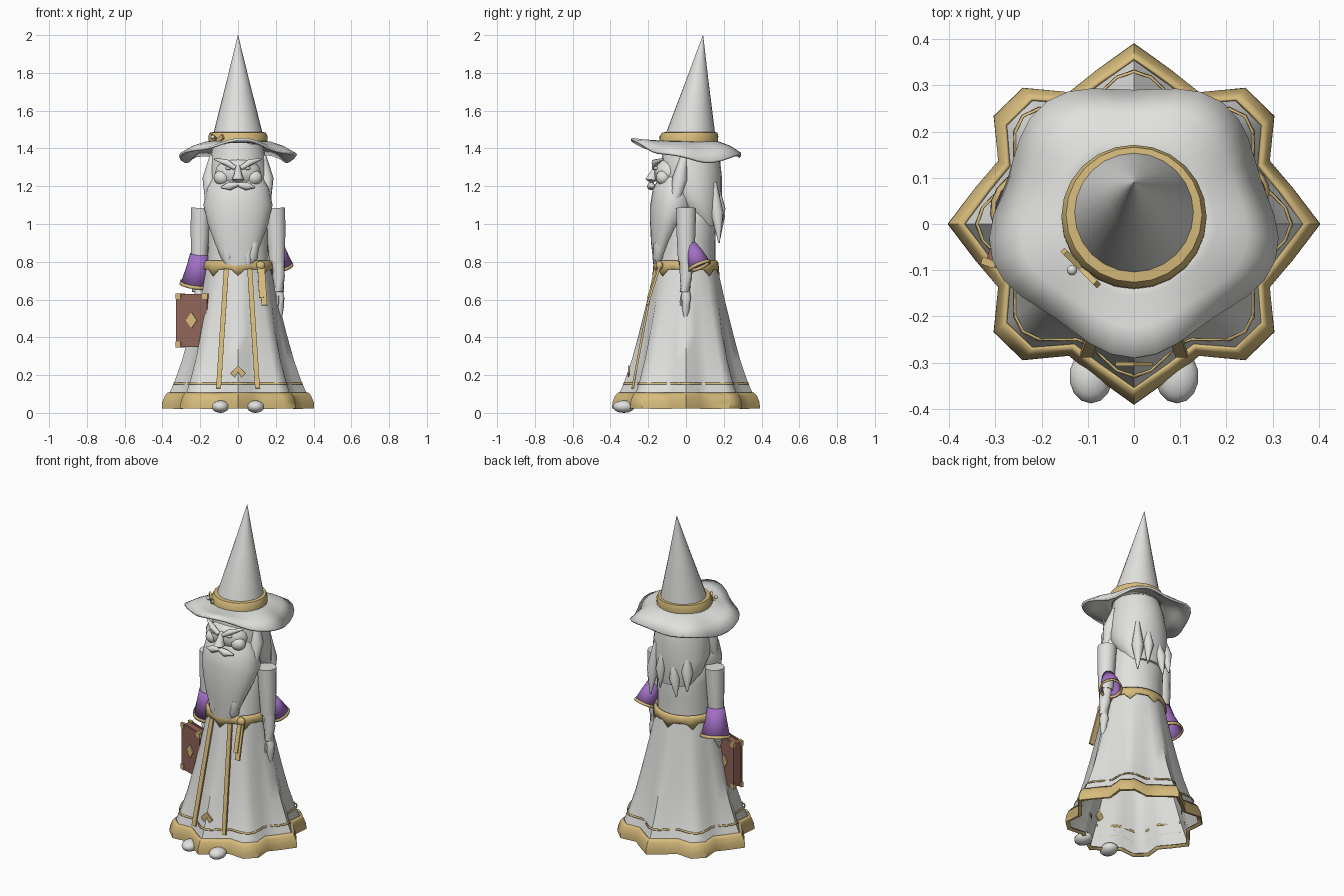
import bpy, bmesh
from math import sin, cos, pi, radians
from mathutils import Vector, Matrix

old = bpy.data.objects.get("Cube")
if old:
    bpy.data.objects.remove(old, do_unlink=True)


def material(name, r, g, b):
    m = bpy.data.materials.new(name)
    m.use_nodes = True
    m.diffuse_color = (r, g, b, 1)
    m.node_tree.nodes["Principled BSDF"].inputs["Base Color"].default_value = (r, g, b, 1)
    return m


GREY = material("pale_grey", 0.75, 0.75, 0.73)
GOLD = material("gold", 0.68, 0.50, 0.20)
PURPLE = material("purple", 0.36, 0.16, 0.56)
BROWN = material("book_brown", 0.29, 0.13, 0.10)


def finish(name, bm, mat, angle=50, thick=0):
    bmesh.ops.recalc_face_normals(bm, faces=bm.faces)
    me = bpy.data.meshes.new(name)
    bm.to_mesh(me)
    bm.free()
    me.materials.append(mat)
    ob = bpy.data.objects.new(name, me)
    bpy.context.collection.objects.link(ob)
    me.polygons.foreach_set("use_smooth", [True] * len(me.polygons))
    me.set_sharp_from_angle(angle=radians(angle))
    if thick:
        mod = ob.modifiers.new("thickness", "SOLIDIFY")
        mod.thickness = thick
        mod.offset = 0
    return ob


def skin(name, rings, mat, caps=True, angle=50, thick=0):
    """Bridge a list of equal closed rings of points."""
    bm = bmesh.new()
    rows = [[bm.verts.new(p) for p in ring] for ring in rings]
    n = len(rows[0])
    for a, b in zip(rows, rows[1:]):
        for i in range(n):
            bm.faces.new((a[i], a[(i + 1) % n], b[(i + 1) % n], b[i]))
    if caps:
        bm.faces.new(rows[0])
        bm.faces.new(rows[-1])
    return finish(name, bm, mat, angle, thick)


def loft(name, sections, mat, n=24, **kw):
    """Horizontal ellipses given as (z, rx, ry, cy)."""
    rings = [[(rx * cos(2 * pi * i / n), cy + ry * sin(2 * pi * i / n), z) for i in range(n)]
             for z, rx, ry, cy in sections]
    return skin(name, rings, mat, **kw)


def folded(name, sections, mat, n=28, **kw):
    """Eight-fold pleated rings given as (z, radius, fold depth)."""
    def ring(z, r, a):
        out = []
        for i in range(n):
            t = 2 * pi * i / n
            d = r + a * cos(8 * t)
            out.append((d * cos(t), 0.97 * d * sin(t), z))
        return out
    return skin(name, [ring(*s) for s in sections], mat, caps=False, **kw)


def tube(name, pts, mat, n=10, **kw):
    """Round tube through (x, y, z, radius) points."""
    rings = []
    for i, p in enumerate(pts):
        a, b = pts[max(i - 1, 0)], pts[min(i + 1, len(pts) - 1)]
        q = (Vector(b[:3]) - Vector(a[:3])).to_track_quat("Z", "Y")
        rings.append([Vector(p[:3]) + q @ Vector((p[3] * cos(2 * pi * k / n), p[3] * sin(2 * pi * k / n), 0))
                      for k in range(n)])
    return skin(name, rings, mat, **kw)


def ball(name, loc, size, mat):
    bm = bmesh.new()
    bmesh.ops.create_uvsphere(bm, u_segments=14, v_segments=8, radius=1,
                              matrix=Matrix.Translation(loc) @ Matrix.Diagonal((*size, 1)))
    return finish(name, bm, mat)


def box(name, size, mat, matrix):
    bm = bmesh.new()
    bmesh.ops.create_cube(bm, size=1, matrix=matrix @ Matrix.Diagonal((*size, 1)))
    return finish(name, bm, mat, 30)


def strip(name, a, b, width, thick, mat):
    a, b = Vector(a), Vector(b)
    d = (b - a).normalized()
    side = Vector((1, 0, 0))
    side = (side - d * side.dot(d)).normalized()
    m = Matrix((side, d.cross(side), d)).transposed().to_4x4()
    return box(name, (width, thick, (b - a).length), mat, Matrix.Translation((a + b) / 2) @ m)


# Robe skirt, hem and trim
folded("robe_skirt", [(.04, .352, .04), (.1, .33, .036), (.16, .308, .03), (.28, .272, .024), (.42, .24, .017),
                      (.6, .203, .008), (.72, .18, .003), (.8, .164, 0)], GREY)
folded("hem_band", [(.105, .332, .036), (.09, .345, .038), (.055, .358, .04), (.025, .36, .04), (.03, .34, .039)],
       GOLD, thick=.008)
folded("hem_stripe", [(.15, .313, .029), (.16, .31, .028)], GOLD, n=56, thick=.004)
for s, side in ((-1, "right"), (1, "left")):
    strip(side + "_front_stripe", (s * .062, -.165, .76), (s * .103, -.283, .13), .026, .012, GOLD)
    ball(side + "_shoe", (s * .093, -.33, .033), (.047, .058, .033), GREY)
box("hem_diamond", (.056, .009, .056), GOLD, Matrix.Translation((0, -.303, .21)) @ Matrix.Rotation(pi / 4, 4, "Y"))

# Torso and scalloped belt
loft("torso", [(.78, .163, .155, 0), (.9, .16, .145, .01), (1.0, .16, .14, .02), (1.08, .15, .12, .03),
               (1.14, .09, .08, .03)], GREY)
n = 32
belt = []
for low, r in ((False, .17), (False, .178), (True, .184)):
    belt.append([(r * cos(2 * pi * i / n), .94 * r * sin(2 * pi * i / n),
                  (.76 - (.035 if i % 4 == 0 else 0)) if low else .805 - (r - .17) * 2) for i in range(n)])
skin("belt", belt, GOLD, caps=False, thick=.01)
strip("sash_tail_outer", (.125, -.135, .79), (.14, -.205, .57), .03, .012, GOLD)
strip("sash_tail_inner", (.115, -.14, .79), (.125, -.2, .61), .026, .012, GOLD)
ball("sash_knot", (.12, -.14, .78), (.025, .02, .025), GOLD)

# Arms and hands
for s, side in ((-1, "right"), (1, "left")):
    tube(side + "_upper_arm", [(s * .197, 0, 1.085, .054), (s * .202, 0, .95, .05), (s * .206, 0, .8, .042)], GREY, 14)
    tube(side + "_forearm", [(s * .206, 0, .83, .04), (s * .215, 0, .72, .033), (s * .217, -.005, .64, .026)], GREY, 12)
tube("left_hand", [(.218, 0, .65, .02), (.22, 0, .61, .027), (.222, 0, .56, .022), (.224, -.003, .49, .007)], GREY)
tube("left_thumb", [(.21, -.02, .62, .01), (.208, -.03, .57, .007)], GREY, 6)
tube("right_hand", [(-.205, -.005, .67, .02), (-.203, -.02, .63, .028), (-.2, -.03, .58, .012)], GREY)

# Bell sleeves with gold rims
tube("right_bell_sleeve", [(-.205, 0, .84, .046), (-.212, .01, .77, .058), (-.222, .03, .68, .08)],
     PURPLE, 18, caps=False, thick=.006)
tube("right_sleeve_rim", [(-.2215, .028, .69, .081), (-.2235, .032, .673, .084)], GOLD, 18, caps=False, thick=.01)
tube("left_bell_sleeve", [(.208, .02, .89, .03), (.215, .045, .84, .045), (.228, .07, .78, .058)],
     PURPLE, 18, caps=False, thick=.006)
tube("left_sleeve_rim", [(.227, .068, .785, .058), (.23, .074, .771, .061)], GOLD, 18, caps=False, thick=.009)

# Book with corners, clasps and emblem
book = Matrix.Translation((-.235, -.085, .49)) @ Matrix.Rotation(radians(-20), 4, "Z")
box("book_pages", (.165, .042, .265), BROWN, book)
for y in (-.026, .026):
    box("book_cover", (.175, .01, .28), BROWN, book @ Matrix.Translation((0, y, 0)))
    box("book_emblem", (.055, .008, .055), GOLD, book @ Matrix.Translation((0, y * 1.25, 0))
        @ Matrix.Diagonal((.8, 1, 1.1, 1)) @ Matrix.Rotation(pi / 4, 4, "Y"))
    for x in (-.076, .076):
        for z in (-.128, .128):
            box("book_corner", (.03, .016, .03), GOLD, book @ Matrix.Translation((x, y, z)))
box("book_clasp", (.02, .068, .03), GOLD, book @ Matrix.Translation((.085, 0, 0)))

# Head with long back hair
loft("head_and_hair", [(1.43, .13, .13, .02), (1.34, .15, .155, .025), (1.25, .165, .165, .025),
                       (1.15, .17, .145, .045), (1.06, .155, .1, .085), (.99, .11, .06, .115)], GREY)
for x, y, z0, x1, y1, z1, r in ((.1, .15, 1.22, .12, .175, .9, .035), (-.03, .16, 1.15, -.06, .18, .93, .032),
                                (-.1, .13, 1.2, -.12, .16, .97, .035), (.04, .165, 1.2, .05, .18, .96, .03)):
    tube("hair_lock", [(x, y, z0, .012), ((x + x1) / 2, y + .015, (z0 + z1) / 2, r), (x1, y1, z1, .004)], GREY)

# Beard
loft("beard", [(1.25, .13, .08, -.06), (1.19, .165, .115, -.06), (1.1, .183, .125, -.065), (1.0, .16, .095, -.095),
               (.9, .123, .06, -.125), (.82, .09, .036, -.14), (.77, .06, .022, -.15)], GREY)
for x, z in ((-.055, .755), (0, .71), (.05, .74), (.075, .79)):
    tube("beard_tip", [(x * 1.1, -.14, .9, .03), (x, -.148, .82, .03), (x * .9, -.152, z, .004)], GREY, 8)

# Face
ball("face", (0, -.085, 1.27), (.125, .085, .085), GREY)
tube("nose", [(0, -.155, 1.31, .01), (0, -.175, 1.26, .022), (0, -.185, 1.235, .032), (0, -.18, 1.205, .016)], GREY)
for s, side in ((-1, "right"), (1, "left")):
    tube(side + "_eyebrow", [(s * .015, -.168, 1.295, .012), (s * .06, -.165, 1.325, .018),
                             (s * .125, -.12, 1.345, .005)], GREY, 8)
    ball(side + "_eye", (s * .05, -.158, 1.295), (.018, .014, .009), GREY)
    ball(side + "_cheek", (s * .085, -.12, 1.245), (.045, .04, .04), GREY)
    tube(side + "_moustache", [(0, -.18, 1.21, .012), (s * .045, -.185, 1.2, .022), (s * .09, -.172, 1.195, .005)],
         GREY, 8)
    tube(side + "_side_lock", [(s * .13, -.01, 1.36, .02), (s * .148, -.03, 1.24, .042),
                               (s * .15, -.07, 1.08, .02)], GREY)

# Hat: wavy brim, leaning cone and band
n = 40
brim = []
for f in (0, .3, .65, 1):
    ring = []
    for i in range(n):
        t = 2 * pi * i / n
        r = .12 + f * (.18 + .018 * cos(5 * (t - .3 * pi)))
        z = 1.435 + f * f * (-.062 - .03 * cos(2 * t) - .035 * sin(t) + .012 * cos(5 * t + 1))
        ring.append((r * cos(t), .015 + .96 * r * sin(t), z))
    brim.append(ring)
skin("hat_brim", brim, GREY, caps=False, thick=.014)
loft("hat_cone", [(1.42, .138, .138, .018), (1.49, .128, .128, .025), (1.75, .062, .062, .058),
                  (1.999, .001, .001, .09)], GREY, 24)
loft("hat_band", [(1.428, .14, .14, .015), (1.435, .157, .155, .014), (1.465, .157, .155, .016),
                  (1.485, .147, .146, .02), (1.487, .125, .125, .023)], GOLD, 24, caps=False)
for dx, dz, tilt in ((-.02, .005, 25), (.02, -.004, -30)):
    box("hat_ornament", (.05, .012, .022), GOLD, Matrix.Translation((-.115 + dx, -.095 - dx, 1.455 + dz))
        @ Matrix.Rotation(radians(-45), 4, "Z") @ Matrix.Rotation(radians(tilt), 4, "Y"))
ball("hat_bead", (-.134, -.1, 1.46), (.011, .011, .011), GREY)
